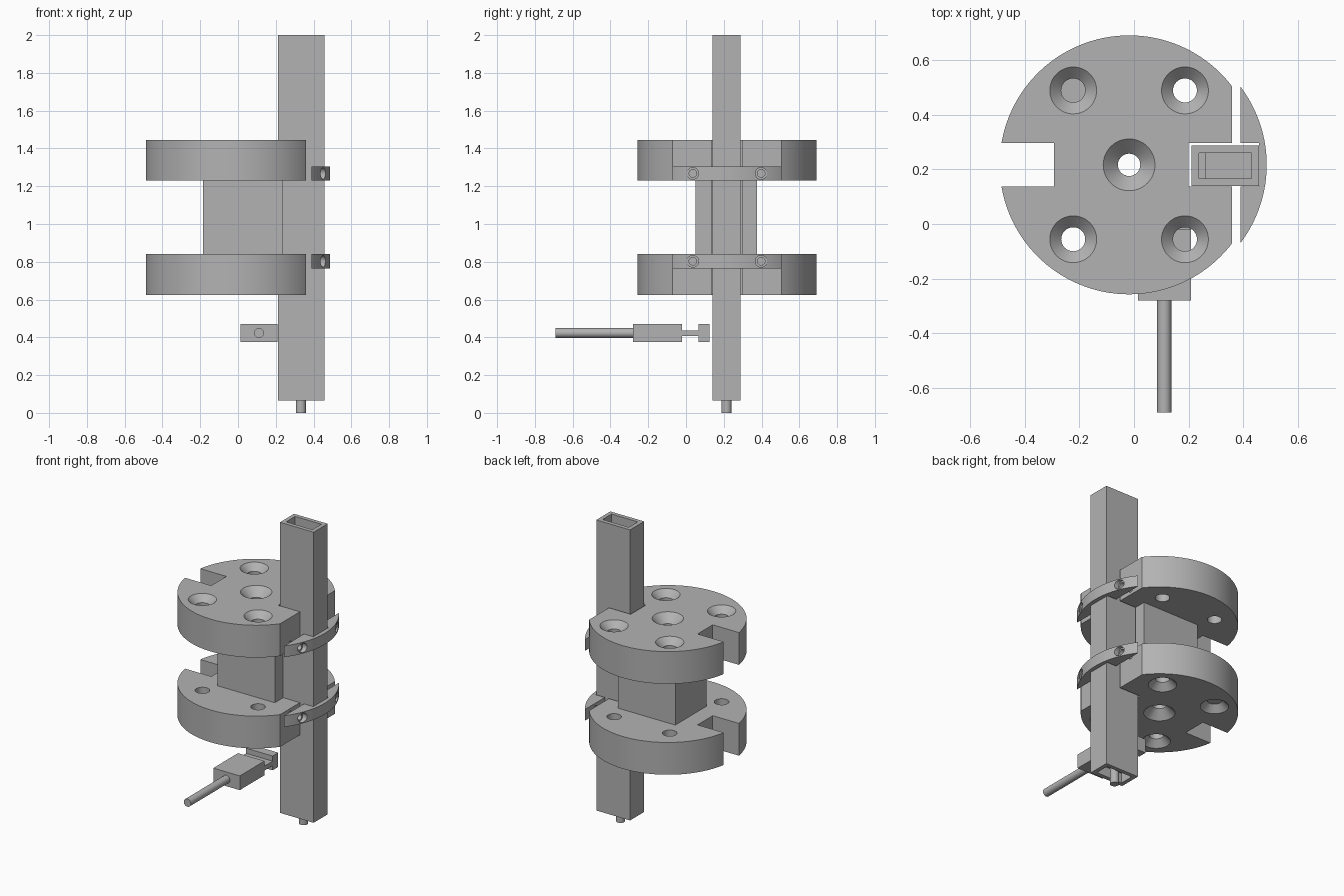
import bpy, bmesh, math
from mathutils import Matrix, Vector

if "Cube" in bpy.data.objects:
    bpy.data.objects.remove(bpy.data.objects["Cube"], do_unlink=True)

grey = bpy.data.materials.new("plain grey")
grey.use_nodes = True
grey.diffuse_color = (0.45, 0.45, 0.45, 1)
grey.node_tree.nodes["Principled BSDF"].inputs["Base Color"].default_value = grey.diffuse_color

CX, CY, MID = -0.018, 0.217, 1.035   # hub axis and the height of the mirror plane
R = 0.475


def finish(name, bm):
    bmesh.ops.recalc_face_normals(bm, faces=bm.faces)
    me = bpy.data.meshes.new(name)
    bm.to_mesh(me)
    bm.free()
    me.materials.append(grey)
    ob = bpy.data.objects.new(name, me)
    bpy.context.collection.objects.link(ob)
    return ob


def box(name, x, y, z):
    bm = bmesh.new()
    bmesh.ops.create_cube(bm, size=1)
    for v in bm.verts:
        v.co = Vector([a[0] if c < 0 else a[1] for c, a in zip(v.co, (x, y, z))])
    return finish(name, bm)


def rod(name, start, end, r1, r2=None, sides=48):
    start, end = Vector(start), Vector(end)
    axis = end - start
    bm = bmesh.new()
    turn = axis.to_track_quat('Z', 'Y').to_matrix().to_4x4()
    bmesh.ops.create_cone(bm, cap_ends=True, segments=sides, radius1=r1,
                          radius2=r1 if r2 is None else r2, depth=axis.length,
                          matrix=Matrix.Translation((start + end) / 2) @ turn)
    return finish(name, bm)


def cut(ob, cutters, operation='DIFFERENCE'):
    bpy.context.view_layer.objects.active = ob
    for c in cutters:
        mod = ob.modifiers.new("cut", 'BOOLEAN')
        mod.operation, mod.solver, mod.object = operation, 'EXACT', c
        bpy.ops.object.modifier_apply(modifier=mod.name)
        bpy.data.objects.remove(c, do_unlink=True)
    return ob


def smooth(ob):
    bpy.ops.object.select_all(action='DESELECT')
    ob.select_set(True)
    bpy.context.view_layer.objects.active = ob
    bpy.ops.object.shade_smooth_by_angle(angle=math.radians(30))


SLOT_Y = (0.137, 0.297)

# Flanges and tube clamps, mirrored above and below the hub
for side, s in (("upper", 1), ("lower", -1)):
    inner, outer = MID + s * 0.195, MID + s * 0.41
    lo, hi = sorted((inner, outer))
    flange = rod(side + "_flange", (CX, CY, lo), (CX, CY, hi), R, sides=128)
    cutters = [
        box("notch", (-0.8, -0.293), SLOT_Y, (lo - 0.1, hi + 0.1)),
        box("flat", (0.36, 0.8), (-0.5, 1), (lo - 0.1, hi + 0.1)),
        box("slot", (0.2, 0.7), SLOT_Y, (lo - 0.1, hi + 0.1)),
    ]
    # Countersunk screw holes, wide on the outer face
    holes = [(0, 0, 0.041, 0.095)]
    holes += [(i * 0.205, j * 0.273, 0.044, 0.086) for i in (-1, 1) for j in (-1, 1)]
    for dx, dy, r, wide in holes:
        x, y, depth = CX + dx, CY + dy, wide - r
        cutters.append(rod("hole", (x, y, lo - 0.1), (x, y, hi + 0.1), r))
        cutters.append(rod("sink", (x, y, outer - s * depth), (x, y, outer + s * 0.01),
                           r, wide + 0.01))
    # Clamp is the cut-off segment, moved outward
    ca, cb = sorted((inner, MID + s * 0.27))
    clamp = rod(side + "_clamp", (CX + 0.03, CY, ca), (CX + 0.03, CY, cb), R, sides=128)
    clamp_cutters = [
        box("flat", (-1, 0.39), (-0.5, 1), (ca - 0.1, cb + 0.1)),
        box("slot", (0.3, 0.459), SLOT_Y, (ca - 0.1, cb + 0.1)),
    ]
    zc = (ca + cb) / 2
    for dy in (-0.181, 0.181):
        y = CY + dy
        cutters.append(rod("bolt_hole", (0.2, y, zc), (0.5, y, zc), 0.02, sides=24))
        clamp_cutters.append(rod("bolt_hole", (0.3, y, zc), (0.6, y, zc), 0.02, sides=24))
        clamp_cutters.append(rod("bolt_bore", (0.43, y, zc), (0.6, y, zc), 0.031, sides=24))
    smooth(cut(flange, cutters))
    smooth(cut(clamp, clamp_cutters))

# Hub block between the flanges
hub = box("hub_block", (-0.185, 0.237), (0.049, 0.377), (MID - 0.195, MID + 0.195))
smooth(cut(hub, [
    rod("hole", (CX, CY, 0.7), (CX, CY, 1.4), 0.041),
    box("slot", (0.2, 0.5), SLOT_Y, (0.7, 1.4)),
]))

# Hollow upright tube with its inner stop and bottom pin
tube = box("upright_tube", (0.211, 0.459), (0.14, 0.288), (0.065, 2))
cut(tube, [box("bore", (0.238, 0.432), (0.167, 0.261), (0, 2.1))])
box("tube_stop", (0.238, 0.432), (0.167, 0.261), (0.13, 0.2))
box("tube_stop_step", (0.263, 0.432), (0.167, 0.261), (0.2, 0.3))
smooth(rod("bottom_pin", (0.333, 0.214, 0), (0.333, 0.214, 0.13), 0.027))

# Plug with a necked head and a straight lead
PX, PZ = (0.014, 0.209), (0.376, 0.471)
plug = box("plug_body", PX, (-0.28, 0.125), PZ)
cut(plug, [
    box("upper_groove", (-0.1, 0.4), (-0.02, 0.066), (0.437, 0.6)),
    box("lower_groove", (-0.1, 0.4), (-0.02, 0.066), (0.2, 0.407)),
])
smooth(rod("plug_lead", (0.111, -0.692, 0.423), (0.111, -0.28, 0.423), 0.026))
